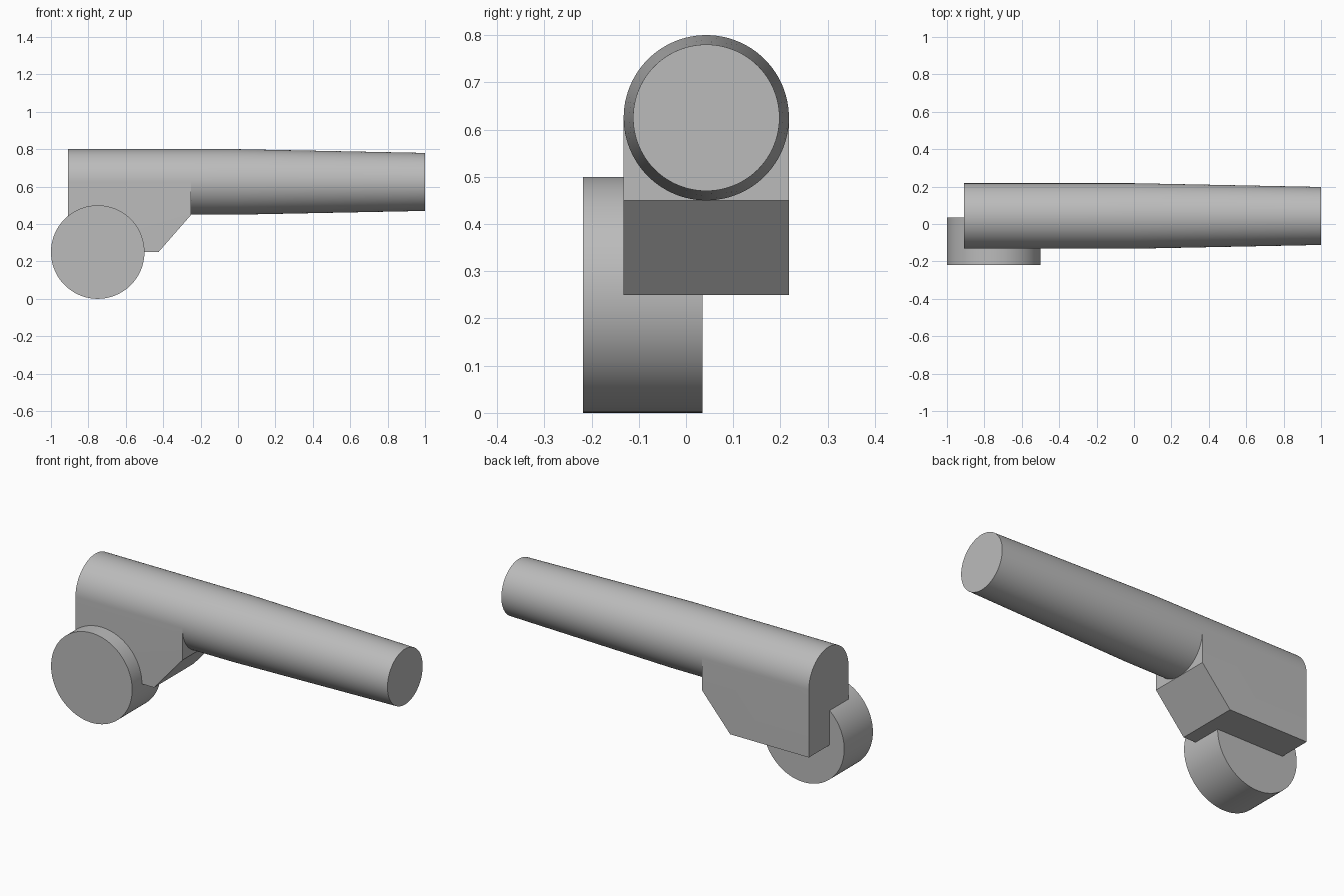
import bpy, bmesh, math
from mathutils import Vector

if "Cube" in bpy.data.objects:
    bpy.data.objects.remove(bpy.data.objects["Cube"])

SIDES = 96
AXIS_Y, AXIS_Z, RADIUS = 0.043, 0.625, 0.175
REAR, HOUSING_FRONT = -0.91, -0.25

grey = bpy.data.materials.new("plain grey")
grey.use_nodes = True
color = (0.5, 0.5, 0.5, 1)
grey.diffuse_color = color
grey.node_tree.nodes["Principled BSDF"].inputs["Base Color"].default_value = color


def finish(bm, name):
    bmesh.ops.recalc_face_normals(bm, faces=bm.faces[:])
    mesh = bpy.data.meshes.new(name)
    bm.to_mesh(mesh)
    bm.free()
    mesh.materials.append(grey)
    obj = bpy.data.objects.new(name, mesh)
    bpy.context.collection.objects.link(obj)
    bpy.ops.object.select_all(action='DESELECT')
    obj.select_set(True)
    bpy.context.view_layer.objects.active = obj
    bpy.ops.object.shade_smooth_by_angle(angle=math.radians(30))


def loft(bm, rings, cap_start=True):
    loops = [[bm.verts.new(p) for p in ring] for ring in rings]
    n = len(loops[0])
    for a, b in zip(loops, loops[1:]):
        for i in range(n):
            j = (i + 1) % n
            bm.faces.new((a[i], a[j], b[j], b[i]))
    if cap_start:
        bm.faces.new(loops[0])
    bm.faces.new(loops[-1])


def arc(x, radius, steps):
    angles = [2 * math.pi * i / SIDES for i in range(steps)]
    return [(x, AXIS_Y + radius * math.cos(a), AXIS_Z + radius * math.sin(a)) for a in angles]


# Barrel: straight behind the middle, then gently tapered
bm = bmesh.new()
stations = [(HOUSING_FRONT, RADIUS), (0.0, RADIUS), (1.0, 0.155)]
loft(bm, [arc(x, r, SIDES) for x, r in stations], cap_start=False)
finish(bm, "barrel")

# Housing: round-topped block with its lower front corner cut off
bm = bmesh.new()
rings = []
for x in (REAR, HOUSING_FRONT):
    foot = [(x, AXIS_Y - RADIUS, 0.25), (x, AXIS_Y + RADIUS, 0.25)]
    rings.append(arc(x, RADIUS, SIDES // 2 + 1) + foot)
loft(bm, rings)
cut = bmesh.ops.bisect_plane(bm, geom=bm.verts[:] + bm.edges[:] + bm.faces[:],
                             plane_co=Vector((HOUSING_FRONT, 0, 0.45)),
                             plane_no=Vector((0.2, 0, -0.175)), clear_outer=True)
bmesh.ops.holes_fill(bm, edges=[e for e in cut["geom_cut"] if isinstance(e, bmesh.types.BMEdge)])
finish(bm, "housing")

# Drum: wide disc set into the front side of the housing
bm = bmesh.new()
turns = [2 * math.pi * i / SIDES for i in range(SIDES)]
loft(bm, [[(-0.75 + 0.25 * math.cos(a), y, 0.25 + 0.25 * math.sin(a)) for a in turns]
          for y in (-0.218, 0.035)])
finish(bm, "drum")
